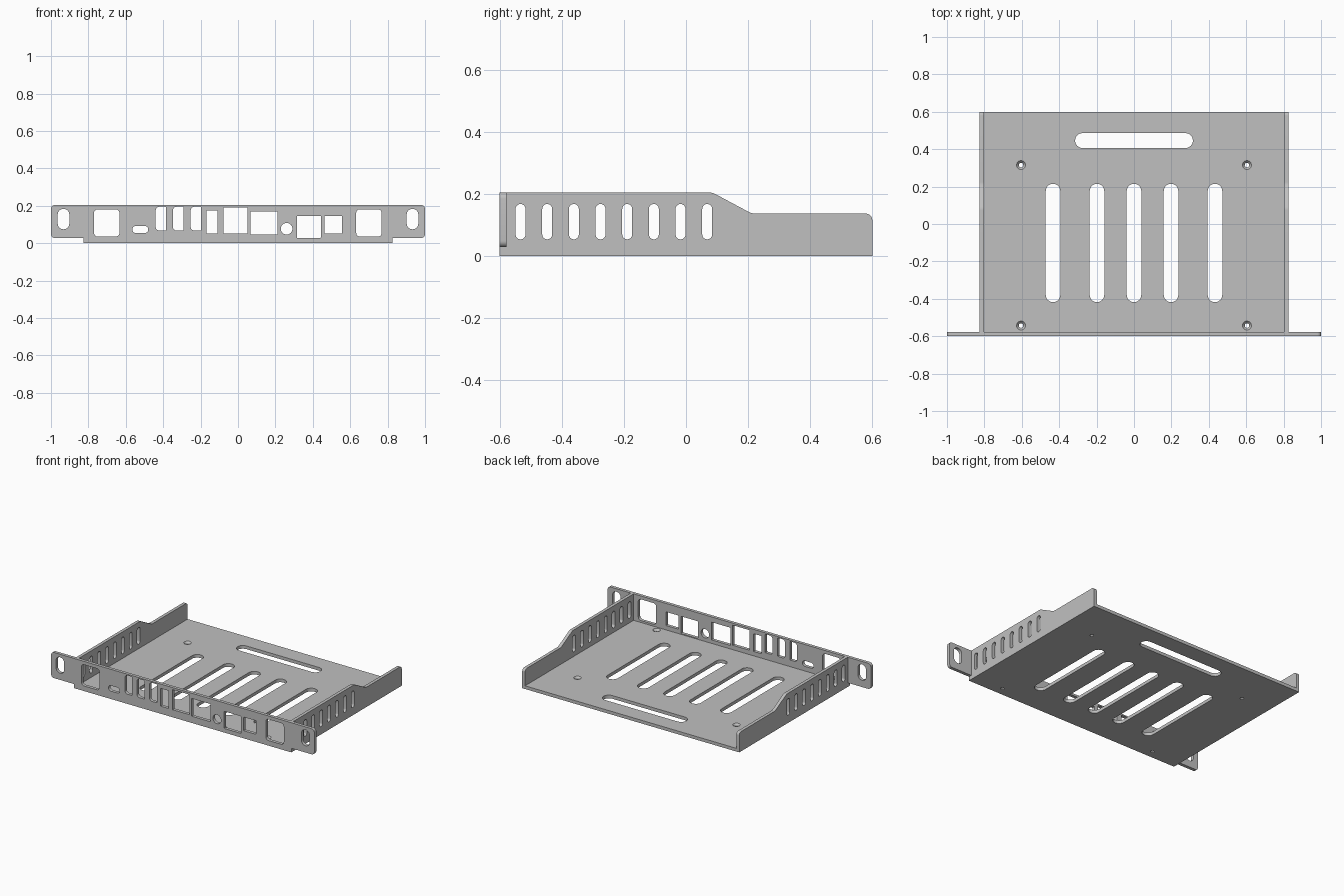
import bpy, bmesh, math
from mathutils import Vector

if "Cube" in bpy.data.objects:
    bpy.data.objects.remove(bpy.data.objects["Cube"])

T = 0.022                      # sheet thickness
W, D, H = 0.825, 0.60, 0.204   # half tray width, half depth, panel height

metal = bpy.data.materials.new("grey_metal")
metal.diffuse_color = (0.53, 0.53, 0.53, 1)
metal.use_nodes = True
metal.node_tree.nodes["Principled BSDF"].inputs["Base Color"].default_value = metal.diffuse_color


def rounded(points, steps=6):
    """Closed outline from (x, y, corner radius) points."""
    out = []
    n = len(points)
    for i, (x, y, r) in enumerate(points):
        p = Vector((x, y))
        if r <= 0:
            out.append(p)
            continue
        a = (Vector(points[i - 1][:2]) - p).normalized()
        b = (Vector(points[(i + 1) % n][:2]) - p).normalized()
        half = a.angle(b) / 2
        t = r / math.tan(half)
        centre = p + (a + b).normalized() * (r / math.sin(half))
        s, e = p + a * t - centre, p + b * t - centre
        sweep = s.angle(e)
        for k in range(steps + 1):
            f = k / steps
            out.append(centre + (s * math.sin((1 - f) * sweep)
                                 + e * math.sin(f * sweep)) / math.sin(sweep))
    return out


def rect(x0, x1, y0, y1, left=0.0, right=None):
    right = left if right is None else right
    return rounded([(x0, y0, left), (x1, y0, right), (x1, y1, right), (x0, y1, left)])


def slot(x0, x1, y0, y1):
    return rect(x0, x1, y0, y1, min(x1 - x0, y1 - y0) * 0.499)


def circle(x, y, r, n=24):
    return [Vector((x + r * math.cos(k * math.tau / n), y + r * math.sin(k * math.tau / n)))
            for k in range(n)]


def finish(obj):
    bpy.ops.object.select_all(action='DESELECT')
    obj.select_set(True)
    bpy.context.view_layer.objects.active = obj
    bpy.ops.object.shade_smooth_by_angle(angle=math.radians(30))


def sheet(name, outlines, location, rotation):
    """Flat sheet with cut-outs: first outline is the edge, the rest are holes."""
    curve = bpy.data.curves.new(name, 'CURVE')
    curve.dimensions = '2D'
    curve.fill_mode = 'BOTH'
    curve.extrude = T / 2
    for pts in outlines:
        s = curve.splines.new('POLY')
        s.points.add(len(pts) - 1)
        for q, p in zip(s.points, pts):
            q.co = (p.x, p.y, 0, 1)
        s.use_cyclic_u = True
    obj = bpy.data.objects.new(name, curve)
    bpy.context.collection.objects.link(obj)
    obj.location, obj.rotation_euler = location, rotation
    bpy.ops.object.select_all(action='DESELECT')
    obj.select_set(True)
    bpy.context.view_layer.objects.active = obj
    bpy.ops.object.convert(target='MESH')
    obj = bpy.context.object
    bm = bmesh.new()
    bm.from_mesh(obj.data)
    bmesh.ops.remove_doubles(bm, verts=bm.verts, dist=1e-5)
    bmesh.ops.recalc_face_normals(bm, faces=bm.faces)
    bm.to_mesh(obj.data)
    bm.free()
    obj.data.materials.clear()
    obj.data.materials.append(metal)
    finish(obj)


# Front panel with mounting ears and port cut-outs
edge = rounded([(-W, 0, 0), (W, 0, 0), (W, 0.028, 0), (1, 0.028, 0.02), (1, H, 0.02),
                (-1, H, 0.02), (-1, 0.028, 0.02), (-W, 0.028, 0)])
ports = [slot(s * 0.933 - 0.031, s * 0.933 + 0.031, 0.074, 0.184) for s in (-1, 1)]
ports += [rect(-0.77, -0.634, 0.035, 0.181, 0.02), rect(0.632, 0.768, 0.035, 0.181, 0.02)]
ports += [slot(-0.565, -0.48, 0.054, 0.092)]
ports += [rect(x, x + 0.056, 0.067, 0.195, 0.02, 0.004) for x in (-0.44, -0.348, -0.253)]
ports += [rect(*r) for r in ((-0.168, -0.11, 0.052, 0.174), (-0.077, 0.05, 0.052, 0.19),
                             (0.067, 0.21, 0.046, 0.168))]
ports += [circle(0.26, 0.077, 0.031)]
ports += [rect(0.315, 0.443, 0.028, 0.146, 0.004), rect(0.463, 0.557, 0.052, 0.146, 0.004)]
sheet("front_panel", [edge] + ports, (0, -D + T / 2, 0), (math.pi / 2, 0, 0))

# Side walls with vent slots and a stepped top edge
y0 = -D + T
wall = rounded([(y0, 0, 0), (D, 0, 0), (D, 0.136, 0.02), (0.212, 0.136, 0.05),
                (0.085, H, 0.05), (y0, H, 0)])
vents = [slot(y - 0.016, y + 0.016, 0.053, 0.167)
         for y in (-0.533 + 0.0859 * i for i in range(8))]
for side, s in (("left", -1), ("right", 1)):
    sheet(side + "_wall", [wall] + vents, (s * (W - T / 2), 0, 0), (math.pi / 2, 0, math.pi / 2))

# Floor with long vents, a rear cable slot and screw holes
screws = [(x, y) for x in (-0.604, 0.604) for y in (-0.543, 0.315)]
holes = [slot(x - 0.039, x + 0.039, -0.418, 0.215) for x in (-0.433, -0.198, 0, 0.198, 0.433)]
holes += [slot(-0.315, 0.315, 0.406, 0.486)]
holes += [circle(x, y, 0.024) for x, y in screws]
sheet("floor", [rect(-W + T, W - T, y0, D)] + holes, (0, 0, T / 2), (0, 0, 0))

# Countersunk seats inside the screw holes
for i, (x, y) in enumerate(screws):
    bm = bmesh.new()
    rings = [[bm.verts.new((p.x, p.y, z)) for p in circle(x, y, r)]
             for r, z in ((0.024, T), (0.012, 0.008), (0.012, 0), (0.024, 0))]
    for a, b in zip(rings, rings[1:]):
        for k in range(24):
            j = (k + 1) % 24
            bm.faces.new((a[k], a[j], b[j], b[k]))
    bmesh.ops.recalc_face_normals(bm, faces=bm.faces)
    # the seat must face up and inward
    bm.faces.ensure_lookup_table()
    bm.normal_update()
    if bm.faces[0].normal.z < 0:
        bmesh.ops.reverse_faces(bm, faces=bm.faces)
    mesh = bpy.data.meshes.new("screw_seat")
    bm.to_mesh(mesh)
    bm.free()
    mesh.materials.append(metal)
    obj = bpy.data.objects.new("screw_seat_%d" % (i + 1), mesh)
    bpy.context.collection.objects.link(obj)
    finish(obj)
